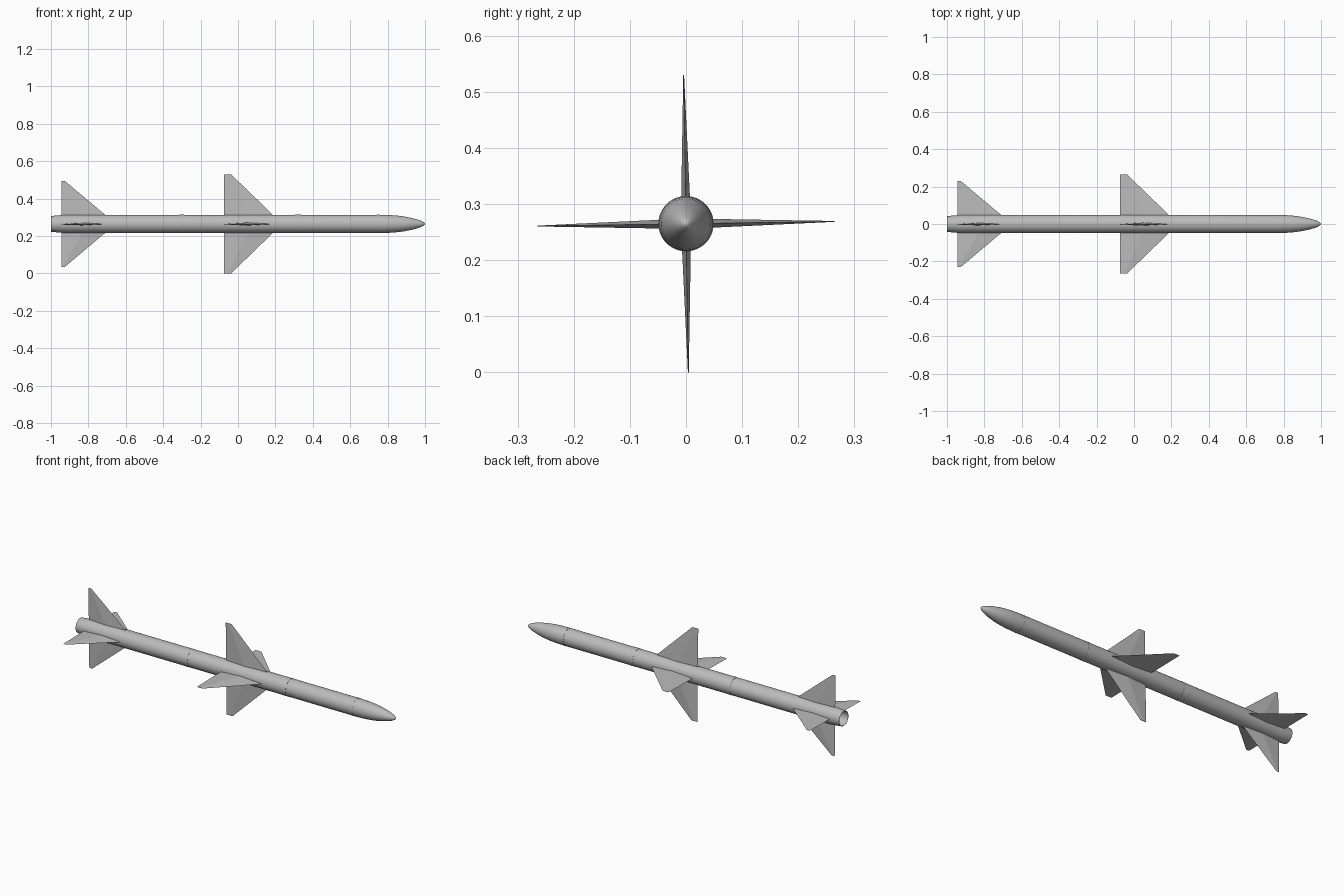
import bpy, bmesh, math
from mathutils import Matrix

cube = bpy.data.objects.get("Cube")
if cube:
    bpy.data.objects.remove(cube)

AXIS_Z = 0.265
ROLL = math.radians(0.9)

grey = bpy.data.materials.new("light grey")
grey.use_nodes = True
grey.diffuse_color = (0.5, 0.5, 0.5, 1)
grey.node_tree.nodes["Principled BSDF"].inputs["Base Color"].default_value = (0.5, 0.5, 0.5, 1)


def finish(name, bm, angle):
    bmesh.ops.recalc_face_normals(bm, faces=bm.faces)
    mesh = bpy.data.meshes.new(name)
    bm.to_mesh(mesh)
    bm.free()
    mesh.materials.append(grey)
    ob = bpy.data.objects.new(name, mesh)
    bpy.context.collection.objects.link(ob)
    bpy.ops.object.select_all(action='DESELECT')
    bpy.context.view_layer.objects.active = ob
    ob.select_set(True)
    bpy.ops.object.shade_smooth_by_angle(angle=math.radians(angle))
    return ob


def lathe(name, profile, sides=48):
    """Spin (x, radius) points around the long axis."""
    bm = bmesh.new()
    rings = []
    for x, r in profile:
        if r == 0:
            rings.append([bm.verts.new((x, 0, AXIS_Z))] * sides)
        else:
            rings.append([bm.verts.new((x, r * math.cos(a), AXIS_Z + r * math.sin(a)))
                          for a in (math.tau * i / sides for i in range(sides))])
    for p, q in zip(rings, rings[1:]):
        for i in range(sides):
            j = (i + 1) % sides
            quad = list(dict.fromkeys((p[i], p[j], q[j], q[i])))
            bm.faces.new(quad)
    return finish(name, bm, 35)


def fin(name, angle, root, tip, root_r, tip_r, thick):
    """Tapered fin with a diamond section; root and tip are (rear, ridge, front) x."""
    bm = bmesh.new()
    loops = []
    for (rear, ridge, front), r, t in ((root, root_r, thick), (tip, tip_r, 0.0015)):
        loops.append([bm.verts.new(c) for c in
                      ((rear, 0, r), (ridge, t / 2, r), (front, 0, r), (ridge, -t / 2, r))])
    a, b = loops
    for i in range(4):
        j = (i + 1) % 4
        bm.faces.new((a[i], a[j], b[j], b[i]))
    bm.faces.new(a)
    bm.faces.new(b)
    bm.transform(Matrix.Translation((0, 0, AXIS_Z)) @ Matrix.Rotation(angle + ROLL, 4, 'X'))
    finish(name, bm, 2)


# Body: recessed nozzle, slightly tapered tail, straight tube and rounded nose
R = 0.0485
lathe("body", [(-0.95, 0), (-0.95, 0.034), (-1.0, 0.040), (-1.0, 0.042), (-0.97, 0.045), (-0.93, R),
               (0.76, R), (0.81, 0.0475), (0.85, 0.0445), (0.89, 0.0395),
               (0.93, 0.0315), (0.96, 0.0235), (0.98, 0.0165),
               (0.993, 0.009), (0.998, 0.0045), (1.0, 0)])

# Thin raised joint bands
for name, x, w in (("rear_joint_band", -0.30, 0.012), ("front_joint_band", 0.32, 0.016),
                   ("nose_joint_band", 0.75, 0.006)):
    lathe(name, [(x - w, R - 0.002), (x - w, R + 0.0008),
                 (x + w, R + 0.0008), (x + w, R - 0.002)])

# Four wings and four tail fins
for i, side in enumerate(("top", "right", "bottom", "left")):
    turn = i * math.pi / 2
    fin(side + "_wing", turn, (-0.075, 0.05, 0.195), (-0.075, -0.055, -0.037), 0.04, 0.265, 0.016)
    fin(side + "_tail_fin", turn, (-0.945, -0.83, -0.70), (-0.945, -0.935, -0.926), 0.04, 0.23, 0.014)
